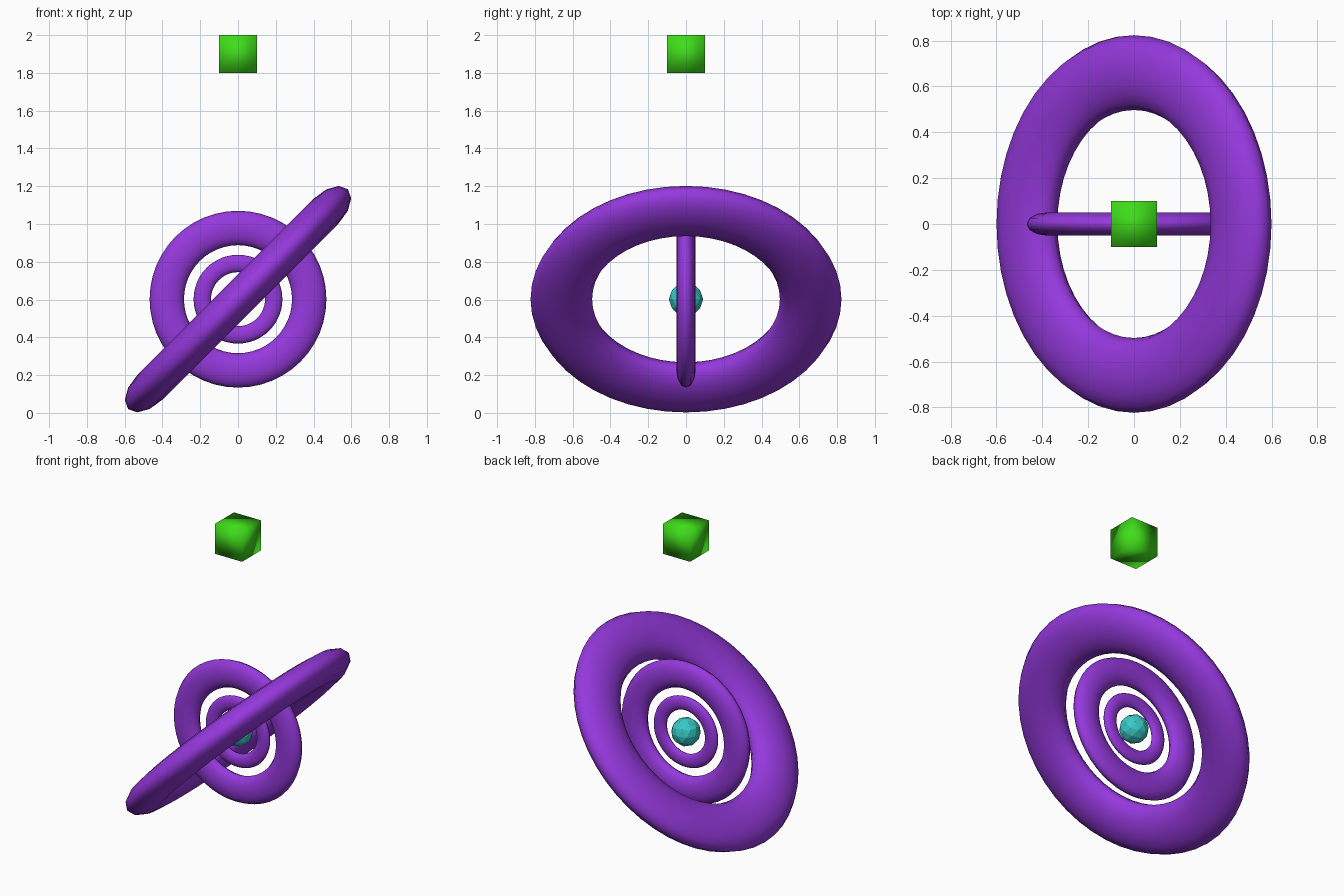
import bpy
from math import radians

if "Cube" in bpy.data.objects:
    bpy.data.objects.remove(bpy.data.objects["Cube"])


def material(name, rgb):
    m = bpy.data.materials.new(name)
    m.diffuse_color = (*rgb, 1)
    m.use_nodes = True
    m.node_tree.nodes["Principled BSDF"].inputs["Base Color"].default_value = m.diffuse_color
    return m


purple = material("purple", (0.30, 0.04, 0.72))
green = material("green", (0.05, 0.72, 0.01))
teal = material("teal", (0.04, 0.58, 0.58))
CENTRE = (0, 0, 0.602)


def ring(name, major, minor, thickness, rotation):
    # torus flattened along its own axis
    bpy.ops.mesh.primitive_torus_add(major_segments=48, minor_segments=12,
                                     major_radius=major, minor_radius=minor,
                                     location=CENTRE, rotation=rotation)
    finish(name, purple)
    bpy.context.object.scale.z = thickness / minor


def finish(name, mat, smooth=True):
    ob = bpy.context.object
    ob.name = name
    ob.data.materials.append(mat)
    if smooth:
        bpy.ops.object.shade_smooth()


# Tilted outer ring and two upright inner rings
ring("outer_ring", 0.66, 0.163, 0.093, (0, radians(-45), 0))
ring("middle_ring", 0.377, 0.091, 0.051, (radians(90), 0, 0))
ring("inner_ring", 0.189, 0.046, 0.026, (radians(90), 0, 0))

# Faceted core
bpy.ops.mesh.primitive_ico_sphere_add(subdivisions=2, radius=0.091, location=CENTRE)
finish("core", teal, smooth=False)

# Smooth-shaded cube floating above
bpy.ops.mesh.primitive_cube_add(size=0.2, location=(0, 0, 1.9))
finish("floating_cube", green)
